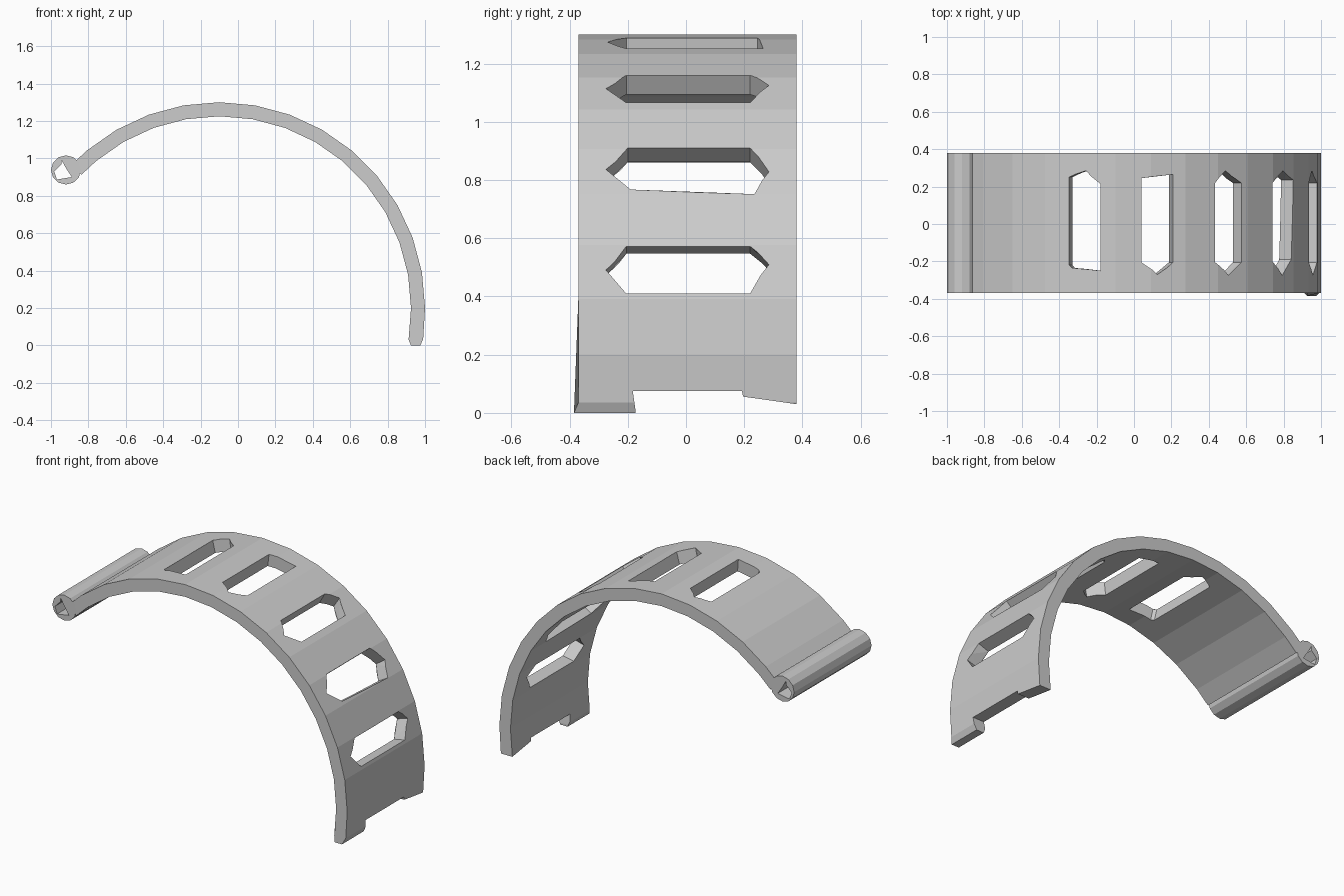
import bpy, bmesh
from math import sin, cos, radians, pi

if "Cube" in bpy.data.objects:
    bpy.data.objects.remove(bpy.data.objects["Cube"])

CX, CZ, R_OUT, R_IN = -0.10, 0.20, 1.10, 1.025   # arc of the band
Y0, Y1 = -0.37, 0.38                             # band width


def arc(deg, r):
    a = radians(deg)
    return CX + r * cos(a), CZ + r * sin(a)


def loft(name, loop_a, loop_b):
    """Closed solid between two matching loops of 3D points."""
    bm = bmesh.new()
    a = [bm.verts.new(p) for p in loop_a]
    b = [bm.verts.new(p) for p in loop_b]
    n = len(a)
    bm.faces.new(a)
    bm.faces.new(b[::-1])
    for i in range(n):
        j = (i + 1) % n
        bm.faces.new((a[j], a[i], b[i], b[j]))
    bmesh.ops.recalc_face_normals(bm, faces=bm.faces)
    me = bpy.data.meshes.new(name)
    bm.to_mesh(me)
    bm.free()
    ob = bpy.data.objects.new(name, me)
    bpy.context.collection.objects.link(ob)
    return ob


def prism_y(name, pts, y0, y1):
    return loft(name, [(x, y0, z) for x, z in pts], [(x, y1, z) for x, z in pts])


def combine(target, tool, op):
    m = target.modifiers.new(op, 'BOOLEAN')
    m.operation, m.solver, m.object = op, 'EXACT', tool
    bpy.context.view_layer.objects.active = target
    bpy.ops.object.modifier_apply(modifier=m.name)
    bpy.data.objects.remove(tool)


# Curved band with a chamfered lower tip
angles = list(range(0, 131, 10)) + [136]
profile = [(0.925, 0.0), (0.975, 0.0), (0.99, 0.035)]
profile += [arc(a, R_OUT) for a in angles]
profile += [arc(a, R_IN) for a in reversed(angles)] + [(0.912, 0.03)]
front = [(x, Y0 - (0.015 if z < 0.01 else 0), z) for x, z in profile]
back = [(x, Y1, z) for x, z in profile]
band = loft("cuff_band", front, back)

# Hinge barrel along the upper left end, with an irregular bore
barrel = prism_y("hinge_barrel",
                 [(-0.92 + 0.08 * cos(i * pi / 6), 0.938 + 0.078 * sin(i * pi / 6))
                  for i in range(12)], Y0, Y1)
combine(band, barrel, 'UNION')
bore = prism_y("bore_cutter", [(-0.983, 0.93), (-0.945, 0.968), (-0.945, 0.993),
                               (-0.918, 0.945), (-0.888, 0.90), (-0.968, 0.887)], -0.6, 0.6)
combine(band, bore, 'DIFFERENCE')

# Long six-sided windows: centre angle and (angle offset, y) corners
HEX = [(0, -0.275), (4.4, -0.205), (4.4, 0.22), (1, 0.285), (-4.4, 0.22), (-4.4, -0.205)]
windows = [
    (15.4, HEX),
    (35.5, [(0, -0.275), (4.7, -0.2), (4.7, 0.22), (-0.5, 0.285), (-5.4, 0.235), (-4.4, -0.19)]),
    (56.5, HEX),
    (78.2, [(0, -0.27), (4.5, -0.205), (4.5, 0.245), (-4.5, 0.265), (-4.5, -0.205)]),
    (98.6, [(-4.4, -0.25), (3.6, -0.235), (4.4, -0.22), (4.4, 0.25), (-0.4, 0.285), (-4.4, 0.215)]),
]
for mid, shape in windows:
    rings = []
    for r in (0.9, 1.25):
        ring = []
        for d, y in shape:
            x, z = arc(mid + d, r)
            ring.append((x, y, z))
        rings.append(ring)
    combine(band, loft("window_cutter", *rings), 'DIFFERENCE')

# Lower edge: notch between two feet, rear foot cut shorter on a slant
foot_edge = [(-0.174, -0.1), (-0.174, 0.012), (-0.183, 0.076), (0.192, 0.076),
             (0.196, 0.056), (0.5, 0.013), (0.5, -0.1)]
combine(band, loft("notch_cutter", [(0.7, y, z) for y, z in foot_edge],
                   [(1.2, y, z) for y, z in foot_edge]), 'DIFFERENCE')
